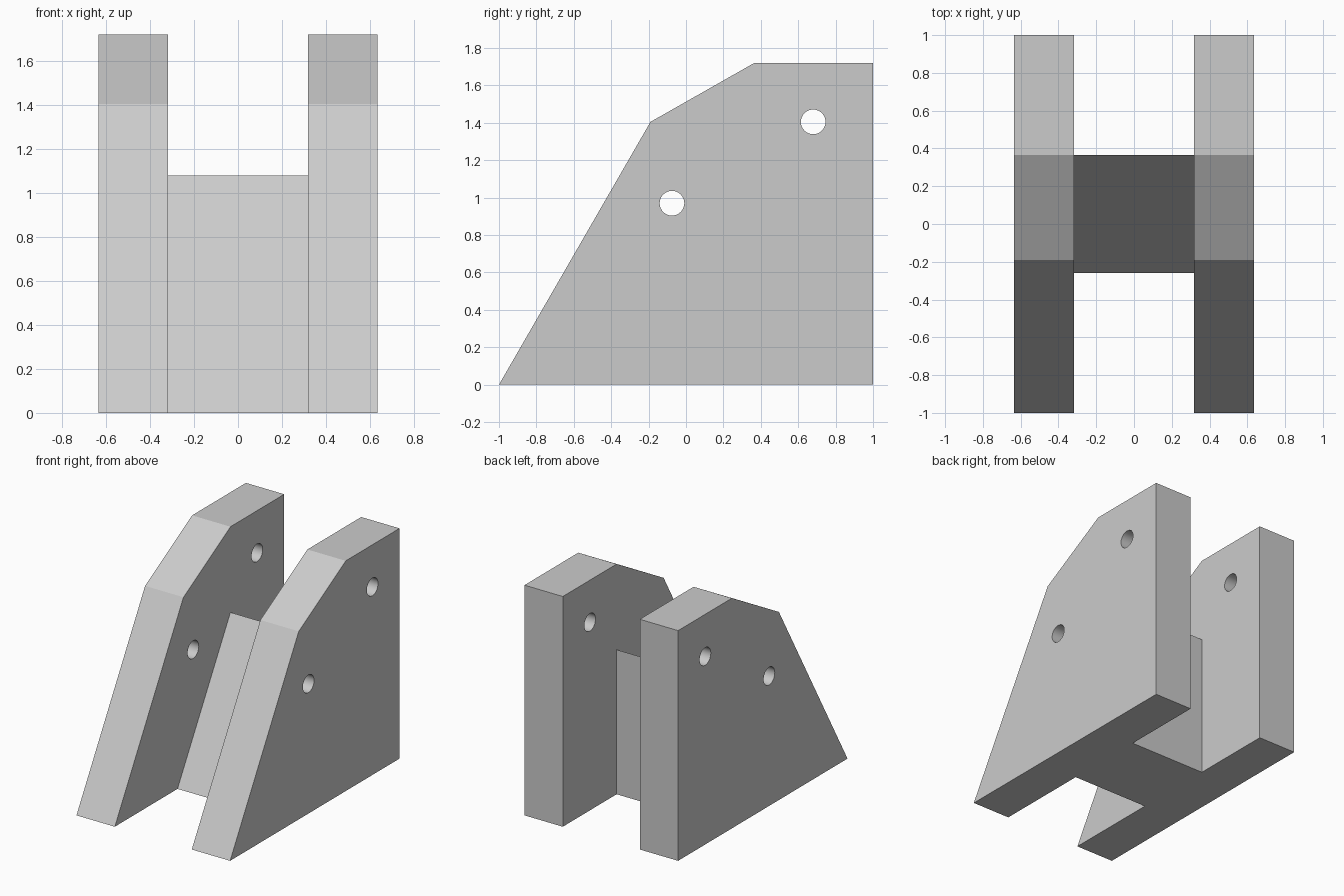
import bpy
import bmesh
import math
from mathutils import Matrix

if "Cube" in bpy.data.objects:
    bpy.data.objects.remove(bpy.data.objects["Cube"], do_unlink=True)

INNER, OUTER = 0.318, 0.635
HOLES = [(-0.075, 0.97), (0.68, 1.405)]
HOLE_RADIUS = 0.066

grey = bpy.data.materials.new("plain_grey")
grey.use_nodes = True
colour = (0.6, 0.6, 0.6, 1)
grey.diffuse_color = colour
grey.node_tree.nodes["Principled BSDF"].inputs["Base Color"].default_value = colour


def finish(bm, name):
    bmesh.ops.recalc_face_normals(bm, faces=bm.faces)
    mesh = bpy.data.meshes.new(name)
    bm.to_mesh(mesh)
    bm.free()
    mesh.materials.append(grey)
    obj = bpy.data.objects.new(name, mesh)
    bpy.context.collection.objects.link(obj)
    return obj


def slab(name, profile, x0, x1):
    """Extrude a side profile of (y, z) points from x0 to x1."""
    bm = bmesh.new()
    face = bm.faces.new([bm.verts.new((x0, y, z)) for y, z in profile])
    grown = bmesh.ops.extrude_face_region(bm, geom=[face])["geom"]
    verts = [v for v in grown if isinstance(v, bmesh.types.BMVert)]
    bmesh.ops.translate(bm, verts=verts, vec=(x1 - x0, 0, 0))
    return finish(bm, name)


# Round pins that cut the holes through both side plates
bm = bmesh.new()
for y, z in HOLES:
    place = Matrix.Translation((0, y, z)) @ Matrix.Rotation(math.pi / 2, 4, "Y")
    bmesh.ops.create_cone(bm, cap_ends=True, segments=32, radius1=HOLE_RADIUS,
                          radius2=HOLE_RADIUS, depth=2, matrix=place)
cutter = finish(bm, "hole_cutter")
cutter.hide_render = True
cutter.hide_viewport = True

# Side plates with a two-step sloping front
plate = [(-1, 0), (1, 0), (1, 1.72), (0.365, 1.72), (-0.19, 1.405)]
for name, side in (("left_plate", 1), ("right_plate", -1)):
    obj = slab(name, plate, side * INNER, side * OUTER)
    cut = obj.modifiers.new("holes", "BOOLEAN")
    cut.operation = "DIFFERENCE"
    cut.solver = "EXACT"
    cut.object = cutter
    bpy.context.view_layer.objects.active = obj
    bpy.ops.object.select_all(action="DESELECT")
    obj.select_set(True)
    bpy.ops.object.modifier_apply(modifier=cut.name)
    bpy.ops.object.shade_smooth_by_angle(angle=math.radians(20))

# Wedge that joins the plates, parallel to their steep front edge
slab("centre_wedge", [(-0.26, 0), (0.365, 0), (0.365, 1.08)], -INNER, INNER)

bpy.data.objects.remove(cutter, do_unlink=True)
